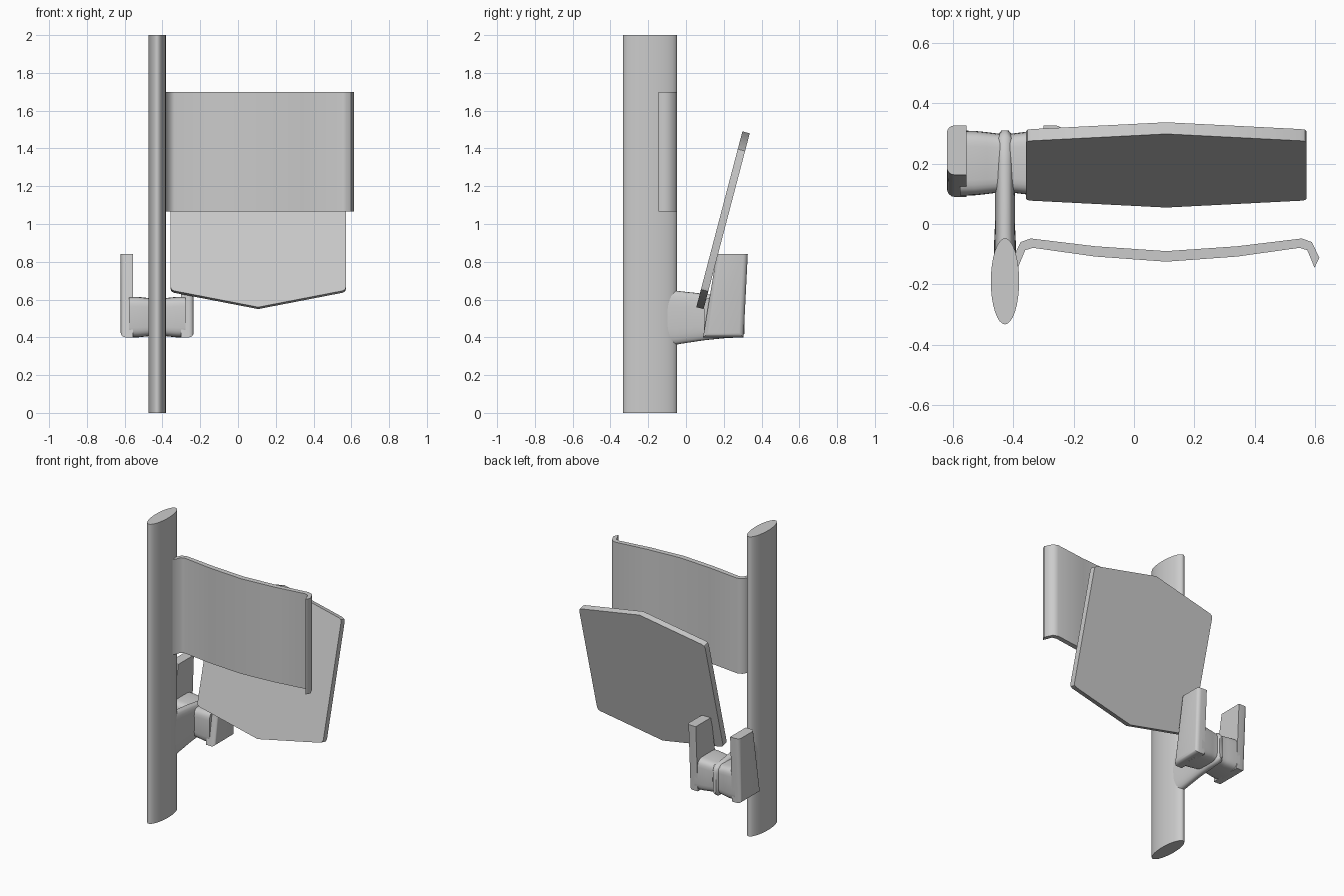
import bpy, bmesh, math
from mathutils import Matrix, Vector

if "Cube" in bpy.data.objects:
    bpy.data.objects.remove(bpy.data.objects["Cube"])


def finish(name, bm, angle=35):
    bmesh.ops.recalc_face_normals(bm, faces=bm.faces)
    me = bpy.data.meshes.new(name)
    bm.to_mesh(me)
    bm.free()
    ob = bpy.data.objects.new(name, me)
    bpy.context.collection.objects.link(ob)
    bpy.ops.object.select_all(action='DESELECT')
    bpy.context.view_layer.objects.active = ob
    ob.select_set(True)
    bpy.ops.object.shade_smooth_by_angle(angle=math.radians(angle))
    return ob


def loft(rings, strip=False):
    """Join matching closed rings with quads and cap both ends."""
    bm = bmesh.new()
    vs = [[bm.verts.new(p) for p in r] for r in rings]
    for a, b in zip(vs, vs[1:]):
        for i in range(len(a)):
            j = (i + 1) % len(a)
            bm.faces.new((a[i], a[j], b[j], b[i]))
    for end in (vs[0], vs[-1]):
        if strip:  # quad caps for a thin strip outline
            n = len(end)
            for i in range(n // 2 - 1):
                bm.faces.new((end[i], end[i + 1], end[n - 2 - i], end[n - 1 - i]))
        else:
            bm.faces.new(end)
    return bm


def oval(a, b, n=32, power=2.0):
    out = []
    for i in range(n):
        t = 2 * math.pi * i / n
        c, s = math.cos(t), math.sin(t)
        out.append((a * math.copysign(abs(c) ** (2 / power), c),
                    b * math.copysign(abs(s) ** (2 / power), s)))
    return out


PX = -0.428   # post and bracket centre line
MX = 0.107    # panel and board centre line

# upright post, elliptical section
finish("post", loft([[(PX + x, -0.19 + y, z) for x, y in oval(0.047, 0.143)]
                     for z in (0, 2)]))

# curved front panel with hooked side lips
back = [(0, -0.09), (0.235, -0.074), (0.45, -0.048), (0.483, -0.06), (0.508, -0.112)]
front = [(0, -0.125), (0.235, -0.108), (0.442, -0.079), (0.468, -0.087), (0.492, -0.145)]


def mirrored(half):
    return [(-x, y) for x, y in half[:0:-1]] + half


outline = mirrored(back) + mirrored(front)[::-1]
finish("front_panel", loft([[(MX + x, y, z) for x, y in outline]
                            for z in (1.065, 1.70)], strip=True), 60)

# tilted six-sided board with softened side corners
W, H, C, R, T = 0.465, 0.481, 0.388, 0.02, 0.04
corner = [(W, C - R), (W - 0.005, C - 0.004), (W - R, C + R * 0.2)]
quarter = corner + [(0, H)]
upper = quarter + [(-x, y) for x, y in corner[::-1]]
hexagon = upper + [(-x, -y) for x, y in upper]
tilt = Matrix.Translation((MX, 0.196, 1.02)) @ Matrix.Rotation(-math.radians(14.7), 4, 'X')
finish("board", loft([[tilt @ Vector((x, y, z)) for x, z in hexagon]
                      for y in (-T / 2, T / 2)]), 30)

# arm from the post to the rear of the bracket: y, half width, bottom, top
arm = [(-0.13, 0.036, 0.355, 0.655), (-0.06, 0.036, 0.36, 0.648),
       (-0.02, 0.034, 0.367, 0.643), (0.10, 0.033, 0.385, 0.63),
       (0.20, 0.033, 0.395, 0.615), (0.285, 0.033, 0.40, 0.605), (0.31, 0.012, 0.42, 0.58)]
finish("bracket_arm", loft([[(PX + x, y, (lo + hi) / 2 + z)
                             for x, z in oval(w, (hi - lo) / 2, 24, 3)]
                            for y, w, lo, hi in arm]), 50)

# waisted crossbar joining the two jaws: offset, scale
bar = [(-0.15, 1), (-0.10, 0.99), (-0.06, 0.95), (0, 0.88), (0.06, 0.95), (0.10, 0.99), (0.15, 1)]
finish("bracket_crossbar", loft([[(PX + dx, 0.202 + y * s, 0.507 + z * s)
                                  for y, z in oval(0.108, 0.108, 32, 5)]
                                 for dx, s in bar]), 50)

# pair of upright jaws
side = [(0.09, 0.40), (0.305, 0.40), (0.327, 0.84), (0.163, 0.84)]
for name, s in (("left_jaw", -1), ("right_jaw", 1)):
    bm = loft([[(PX + s * d, y, z) for y, z in side] for d in (0.127, 0.193)])
    rim = [e for e in bm.edges if min(v.co.z for v in e.verts) < 0.8
           and all(abs(abs(v.co.x - PX) - 0.193) < 1e-4 for v in e.verts)]
    bmesh.ops.bevel(bm, geom=rim, offset=0.025, segments=4, profile=0.5, affect='EDGES')
    finish(name, bm)
